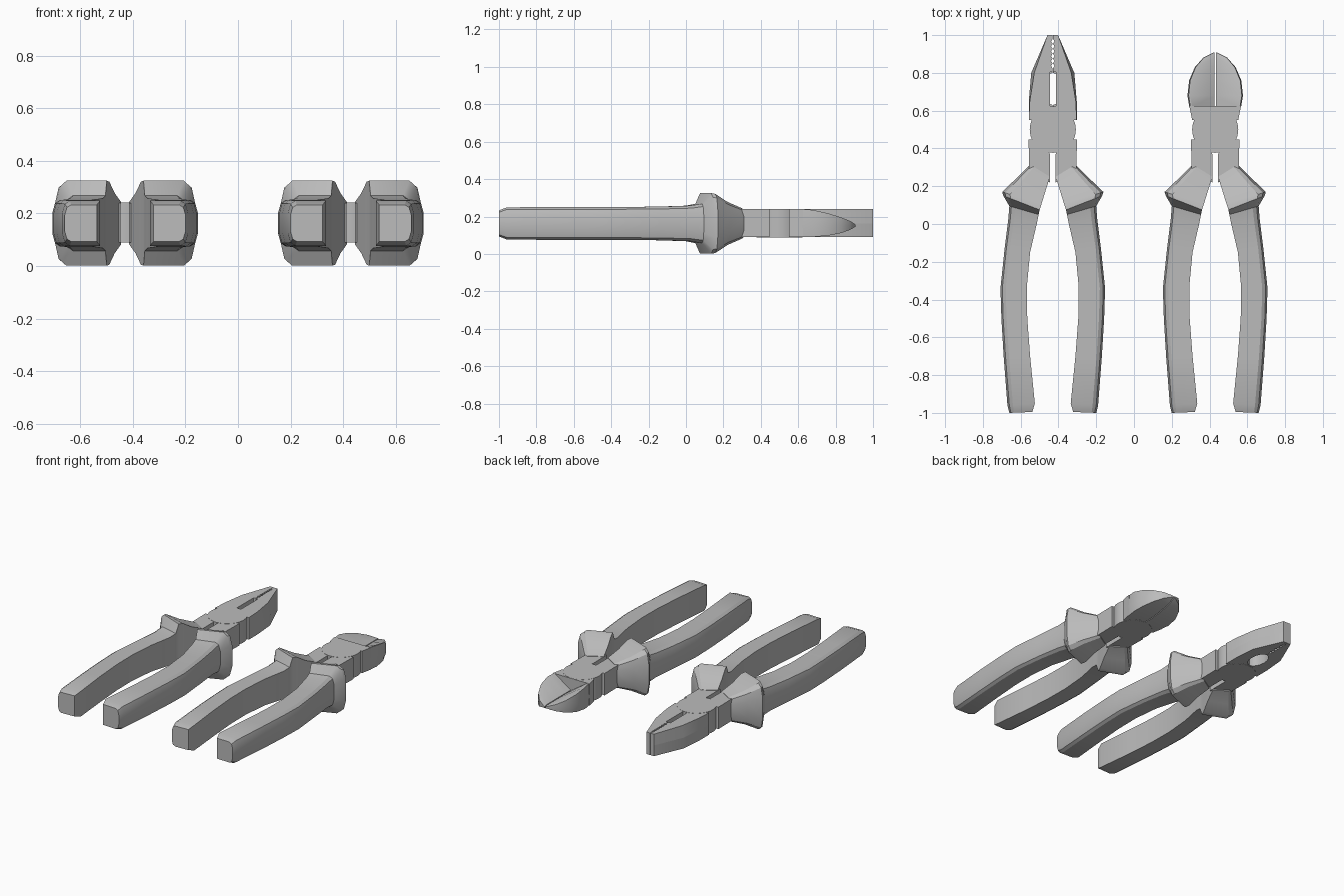
import bpy
import bmesh
import math

if "Cube" in bpy.data.objects:
    bpy.data.objects.remove(bpy.data.objects["Cube"])

MID_Z = 0.163
LOW, HIGH = 0.09, 0.24
PIVOT_Y = 0.5

grey = bpy.data.materials.new("plain_grey")
grey.use_nodes = True
grey.diffuse_color = (0.5, 0.5, 0.5, 1)
grey.node_tree.nodes["Principled BSDF"].inputs["Base Color"].default_value = (0.5, 0.5, 0.5, 1)


def loft(name, rings, offset, side=1, smooth=30):
    """Skin a list of equal-length rings of (x, y, z) points and cap both ends."""
    bm = bmesh.new()
    loops = [[bm.verts.new((offset + side * x, y, z)) for x, y, z in ring] for ring in rings]
    count = len(loops[0])
    for first, second in zip(loops, loops[1:]):
        for i in range(count):
            j = (i + 1) % count
            bm.faces.new((first[i], first[j], second[j], second[i]))
    bm.faces.new(loops[0])
    bm.faces.new(loops[-1])
    bmesh.ops.recalc_face_normals(bm, faces=bm.faces)
    mesh = bpy.data.meshes.new(name)
    bm.to_mesh(mesh)
    bm.free()
    mesh.materials.append(grey)
    obj = bpy.data.objects.new(name, mesh)
    bpy.context.collection.objects.link(obj)
    bpy.ops.object.select_all(action="DESELECT")
    obj.select_set(True)
    bpy.context.view_layer.objects.active = obj
    bpy.ops.object.shade_smooth_by_angle(angle=math.radians(smooth))
    return obj


def prism(name, outline, low, high, offset, side=1):
    """Extrude a flat outline between two heights."""
    rings = [[(x, y, z) for x, y in outline] for z in (low, high)]
    return loft(name, rings, offset, side)


# Grip stations: inner x, inner y, outer x, outer y, half height
GRIP = [
    (0.015, 0.25, 0.12, 0.315, 0.08),
    (0.04, 0.17, 0.2, 0.235, 0.115),
    (0.06, 0.105, 0.268, 0.17, 0.158),
    (0.07, 0.075, 0.262, 0.15, 0.162),
    (0.075, 0.05, 0.23, 0.095, 0.105),
    (0.085, 0, 0.235, 0.03, 0.095),
    (0.12, -0.15, 0.255, -0.13, 0.09),
    (0.137, -0.33, 0.277, -0.34, 0.088),
    (0.135, -0.5, 0.272, -0.5, 0.088),
    (0.12, -0.7, 0.26, -0.7, 0.088),
    (0.095, -0.95, 0.24, -0.96, 0.086),
    (0.108, -0.995, 0.23, -1, 0.07),
]
# Grip cross-section: flat and sharp inside, rounded outside
UPPER = [(0, 1), (0.8, 1), (0.93, 0.86), (1, 0.45)]
SECTION = UPPER + [(t, -h) for t, h in reversed(UPPER)]

NECK = [(0.015, 0.22), (0.125, 0.28), (0.128, 0.447), (0.06, 0.447), (0.015, 0.37)]


def grip(name, offset, side):
    rings = []
    for ix, iy, ox, oy, half in GRIP:
        rings.append([(ix + t * (ox - ix), iy + t * (oy - iy), MID_Z + h * half)
                      for t, h in SECTION])
    loft(name, rings, offset, side)


def arms(prefix, offset):
    """Grips, necks and pivot shared by both tools."""
    for side, word in ((1, "left"), (-1, "right")):
        grip(f"{prefix}_{word}_grip", offset, side)
        prism(f"{prefix}_{word}_neck", NECK, LOW, HIGH, offset, side)
    disc = []
    for i in range(40):
        a = math.tau * i / 40
        disc.append((0.122 * math.cos(a), PIVOT_Y + 0.123 * math.sin(a)))
    prism(f"{prefix}_pivot", disc, LOW - 0.001, HIGH + 0.001, offset)


def jaw_outline(inner, inset):
    """Half of the flat-nosed head: outer edge, teeth, then the inner opening."""
    outer = [(0, 0.55), (0.127, 0.55), (0.127 - inset / 3, 0.65),
             (0.114 - inset, 0.8), (0.028, 1)]
    teeth = [(0.001 if i % 2 == 0 else 0.009, 0.98 - 0.013 * i) for i in range(13)]
    return outer + [(0.001, 1)] + teeth + inner + [(0, 0.62)]


# Flat-nosed pliers: narrow slot above, oval pipe opening below
X = -0.43
arms("flat_nose", X)
slot = [(0.001, 0.81), (0.016, 0.805), (0.016, 0.625)]
oval = []
for i in range(9):
    a = math.pi * i / 8
    oval.append((0.001 + 0.05 * math.sin(a), 0.715 + 0.085 * math.cos(a)))
for side, word in ((1, "left"), (-1, "right")):
    prism(f"flat_nose_{word}_lower_jaw", jaw_outline(oval, 0), LOW, MID_Z, X, side)
    rings = [[(x, y, z) for x, y in jaw_outline(slot, inset)]
             for z, inset in ((MID_Z, 0), (HIGH, 0.016))]
    loft(f"flat_nose_{word}_upper_jaw", rings, X, side)

# Side cutters: hollowed jaws sloping down to the cutting edge
X = 0.43
arms("cutter", X)
# Jaw stations: y, half width, bottom height, rim height
CUTTER = [
    (0.62, 0.137, 0.09, 0.24),
    (0.68, 0.147, 0.091, 0.235),
    (0.76, 0.138, 0.098, 0.217),
    (0.83, 0.108, 0.112, 0.195),
    (0.88, 0.064, 0.13, 0.175),
    (0.907, 0.01, 0.146, 0.157),
]
for side, word in ((1, "left"), (-1, "right")):
    block = [(0, 0.55), (0.122, 0.55), (0.137, 0.625), (0, 0.625)]
    prism(f"cutter_{word}_jaw_base", block, LOW, HIGH, X, side)
    rings = []
    for y, w, low, rim in CUTTER:
        valley = min(0.16, rim - 0.002)
        rings.append([(0.003, y, low), (w * 0.97, y, low), (w, y, MID_Z - 0.01),
                      (w * 0.96, y, rim), (w * 0.9, y, rim), (0.003, y, valley)])
    loft(f"cutter_{word}_jaw", rings, X, side)
